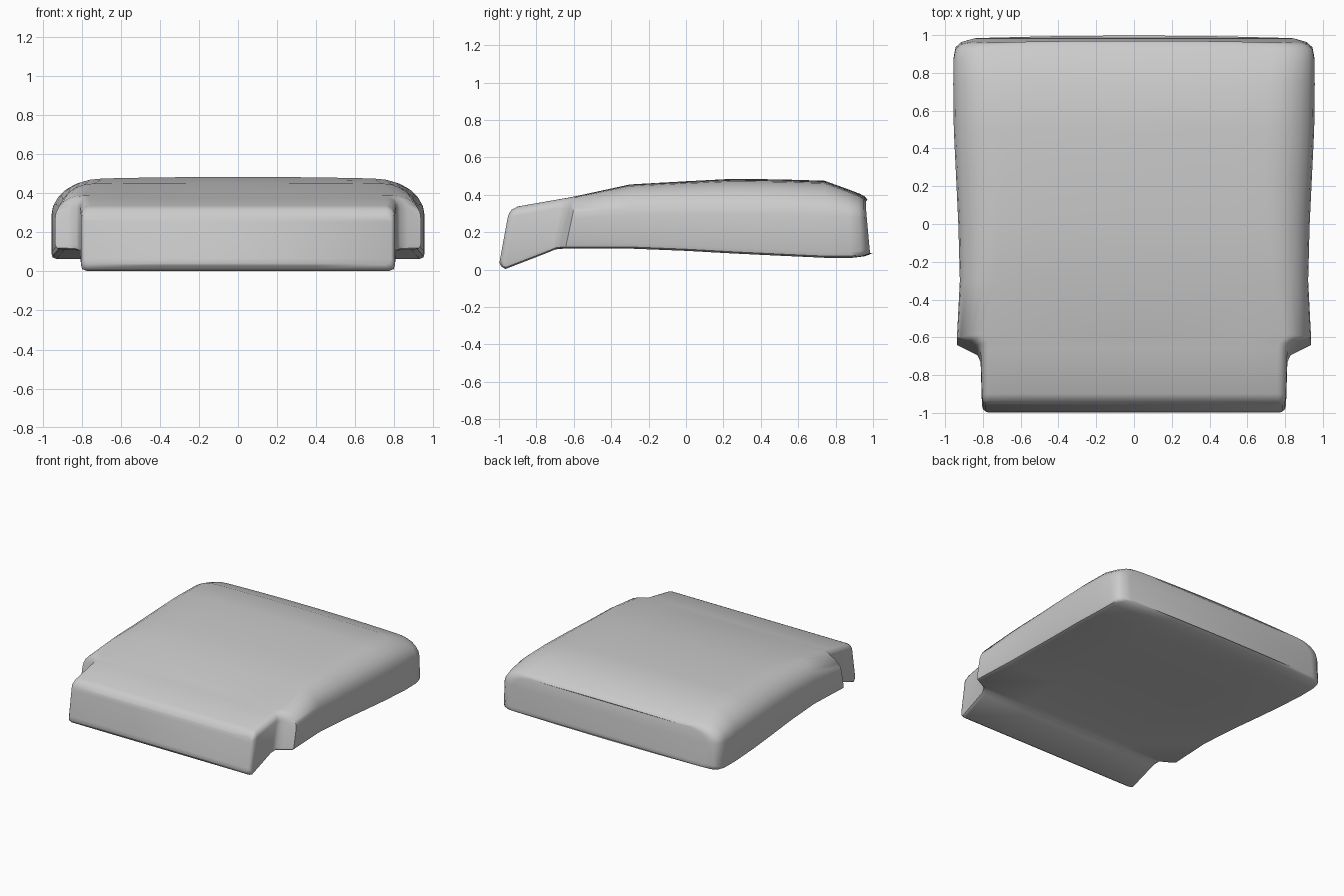
import bpy, bmesh, math

# Cushion stations, front to back:
# y at top, y at bottom, top z, bottom z, half width, shoulder run, shoulder drop, crown
STATIONS = [
    (-0.952, -0.998, 0.285, 0.035, 0.785, 0.03, 0.03, 0.0),
    (-0.935, -0.985, 0.318, 0.014, 0.800, 0.04, 0.04, 0.0),
    (-0.900, -0.965, 0.337, 0.003, 0.805, 0.05, 0.05, 0.0),
    (-0.660, -0.740, 0.379, 0.090, 0.812, 0.05, 0.05, 0.0),
    (-0.630, -0.700, 0.384, 0.107, 0.830, 0.06, 0.06, 0.0),
    (-0.605, -0.680, 0.389, 0.110, 0.870, 0.08, 0.08, 0.0),
    (-0.585, -0.645, 0.393, 0.112, 0.938, 0.14, 0.12, 0.002),
    (-0.300, -0.300, 0.455, 0.112, 0.922, 0.18, 0.16, 0.004),
    (0.000, 0.000, 0.472, 0.100, 0.930, 0.22, 0.17, 0.006),
    (0.250, 0.250, 0.485, 0.086, 0.942, 0.25, 0.18, 0.008),
    (0.500, 0.500, 0.482, 0.074, 0.954, 0.25, 0.18, 0.008),
    (0.740, 0.740, 0.475, 0.063, 0.957, 0.25, 0.18, 0.008),
    (0.870, 0.890, 0.428, 0.063, 0.955, 0.22, 0.14, 0.008),
    (0.930, 0.950, 0.405, 0.070, 0.945, 0.20, 0.12, 0.008),
    (0.960, 0.980, 0.388, 0.080, 0.915, 0.18, 0.10, 0.008),
    (0.970, 0.998, 0.372, 0.088, 0.850, 0.16, 0.09, 0.008),
]


def half_section(zt, zb, w, rx, rz, crown):
    """Right half of a cross-section, from top centre to bottom centre."""
    pts = []
    for i in range(4):
        t = i / 4
        pts.append((t * (w - rx), zt - crown * t * t))
    for i in range(7):
        a = math.pi / 2 * i / 6
        pts.append((w - rx + rx * math.sin(a), zt - crown - rz * (1 - math.cos(a))))
    pts += [(w, zb + 0.03), (w - 0.006, zb + 0.009), (w - 0.03, zb), (w * 0.5, zb), (0, zb)]
    return pts


def cushion():
    bm = bmesh.new()
    rings = []
    for yt, yb, zt, zb, *shape in STATIONS:
        half = half_section(zt, zb, *shape)
        loop = half + [(-x, z) for x, z in half[-2:0:-1]]
        ring = []
        for x, z in loop:
            y = yb + (yt - yb) * (z - zb) / (zt - zb)
            y -= max(0, y - 0.8) * 0.1 * x * x      # gentle bow of the back
            ring.append(bm.verts.new((x, y, z)))
        rings.append(ring)
    n = len(rings[0])
    for a, b in zip(rings, rings[1:]):
        for i in range(n):
            j = (i + 1) % n
            bm.faces.new((a[i], a[j], b[j], b[i]))
    # front and back faces, as strips between mirrored points
    for ring in (rings[0], rings[-1]):
        m = n // 2
        bm.faces.new((ring[0], ring[1], ring[-1]))
        for i in range(1, m - 1):
            bm.faces.new((ring[i], ring[i + 1], ring[n - i - 1], ring[n - i]))
        bm.faces.new((ring[m - 1], ring[m], ring[m + 1]))
    bmesh.ops.recalc_face_normals(bm, faces=bm.faces)
    mesh = bpy.data.meshes.new("seat_cushion")
    bm.to_mesh(mesh)
    bm.free()
    ob = bpy.data.objects.new("seat_cushion", mesh)
    bpy.context.collection.objects.link(ob)
    return ob


seat = cushion()
bpy.context.view_layer.objects.active = seat
seat.select_set(True)
bpy.ops.object.shade_smooth_by_angle(angle=math.radians(50))
